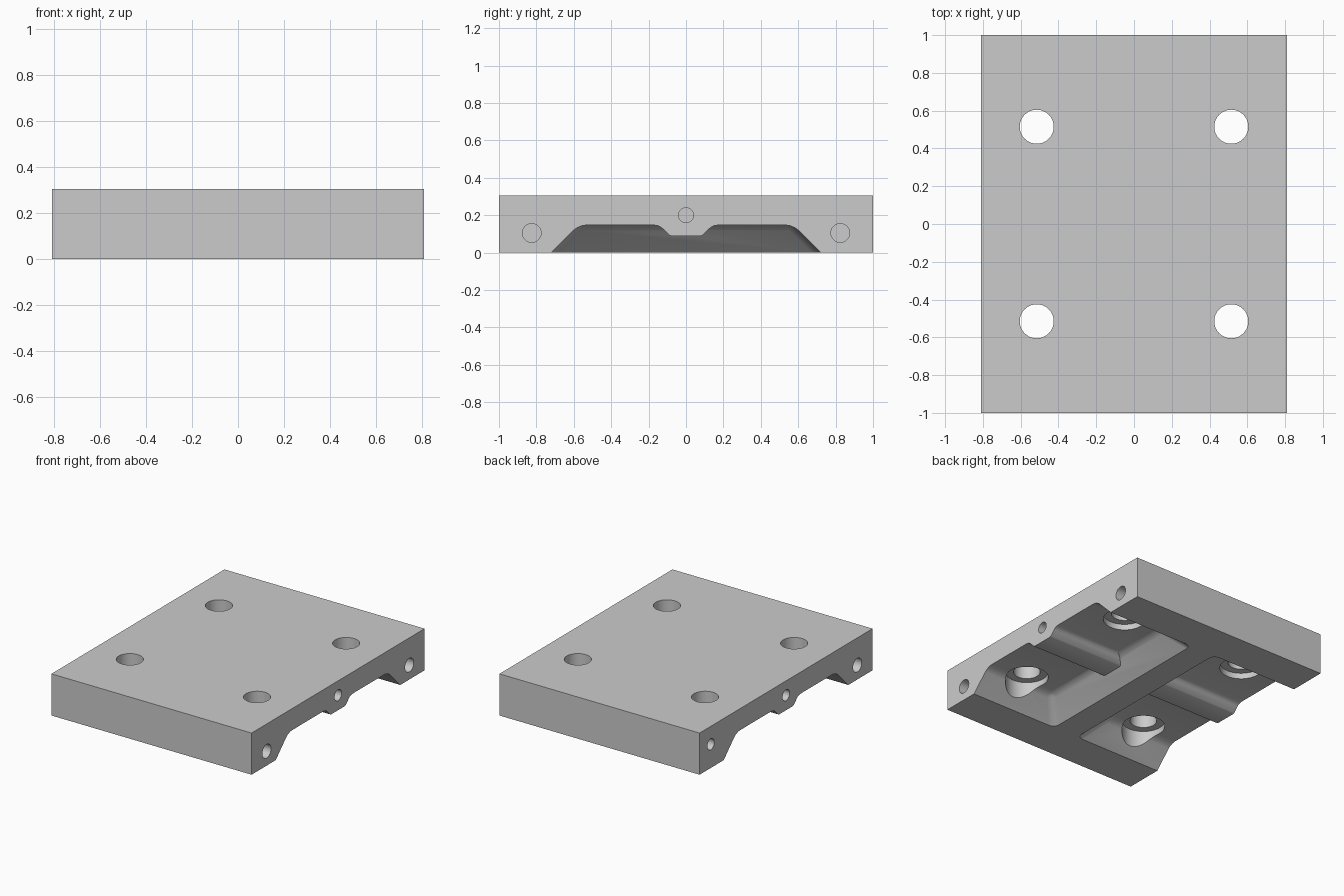
import bpy, bmesh, math
from mathutils import Matrix

if "Cube" in bpy.data.objects:
    bpy.data.objects.remove(bpy.data.objects["Cube"])

HX, HY, H = 0.81, 1.0, 0.305


def finish(name, bm):
    bmesh.ops.recalc_face_normals(bm, faces=bm.faces)
    me = bpy.data.meshes.new(name)
    bm.to_mesh(me)
    bm.free()
    ob = bpy.data.objects.new(name, me)
    bpy.context.collection.objects.link(ob)
    return ob


def cylinder(name, r, depth, matrix):
    bm = bmesh.new()
    bmesh.ops.create_cone(bm, cap_ends=True, segments=48, radius1=r, radius2=r,
                          depth=depth, matrix=matrix)
    return finish(name, bm)


def cut(target, cutter):
    cutter.hide_render = True
    mod = target.modifiers.new("cut", 'BOOLEAN')
    mod.operation, mod.solver, mod.object = 'DIFFERENCE', 'EXACT', cutter
    bpy.context.view_layer.objects.active = target
    bpy.ops.object.modifier_apply(modifier=mod.name)
    bpy.data.objects.remove(cutter, do_unlink=True)


def loft(bm, loops):
    rings = [[bm.verts.new(p) for p in loop] for loop in loops]
    n = len(rings[0])
    bm.faces.new(rings[0])
    bm.faces.new(rings[1])
    for i in range(n):
        j = (i + 1) % n
        bm.faces.new((rings[0][i], rings[0][j], rings[1][j], rings[1][i]))


def pocket(side):
    # Drafted recess, open at the outer side, with rounded inner edges
    bm = bmesh.new()
    loops = []
    for z in (-0.06, 0.147):
        x, y = 0.1 + z, 0.72 - z
        loops.append([(side * x, -y, z), (side * 1.0, -y, z),
                      (side * 1.0, y, z), (side * x, y, z)])
    loft(bm, loops)
    edges = [e for e in bm.edges
             if max(v.co.z for v in e.verts) > 0.1
             and min(abs(v.co.x) for v in e.verts) < 0.5]
    bmesh.ops.bevel(bm, geom=edges, offset=0.04, segments=6, profile=0.5,
                    affect='EDGES', clamp_overlap=True)
    body = finish("pocket_cutter", bm)
    # Low ridge left standing along the middle of the recess
    half = [(0.08, 0.09), (0.09, 0.094), (0.122, 0.126), (0.135, 0.137),
            (0.15, 0.144), (0.172, 0.1475), (0.172, 0.2)]
    prof = half + [(-y, z) for y, z in reversed(half)]
    bm = bmesh.new()
    loft(bm, [[(side * x, y, z) for y, z in prof] for x in (0.05, 1.1)])
    cut(body, finish("ridge_cutter", bm))
    return body


# Main slab
bm = bmesh.new()
bmesh.ops.create_cube(bm, size=1, matrix=Matrix.Translation((0, 0, H / 2))
                      @ Matrix.Diagonal((2 * HX, 2 * HY, H, 1)))
plate = finish("mounting_plate", bm)

# Underside recesses either side of the centre rib
for side in (1, -1):
    cut(plate, pocket(side))

# Four through holes with counterbores from below
for sx in (1, -1):
    for sy in (1, -1):
        x, y = sx * 0.515, sy * 0.515
        cut(plate, cylinder("counterbore", 0.145, 0.29, Matrix.Translation((x, y, 0.045))))
        cut(plate, cylinder("bolt_hole", 0.09, 1.0, Matrix.Translation((x, y, 0.2))))

# Blind holes in the two side faces: side, y, z, radius
for side, y, z, r in ((1, -0.825, 0.105, 0.05), (1, 0.825, 0.105, 0.05), (1, 0, 0.2, 0.04),
                      (-1, -0.825, 0.105, 0.05), (-1, 0.87, 0.173, 0.04), (-1, 0, 0.2, 0.04)):
    m = Matrix.Translation((side * HX, y, z)) @ Matrix.Rotation(math.pi / 2, 4, 'Y')
    cut(plate, cylinder("side_hole", r, 0.6, m))

bpy.ops.object.select_all(action='DESELECT')
plate.select_set(True)
bpy.context.view_layer.objects.active = plate
bpy.ops.object.shade_smooth_by_angle(angle=math.radians(25))
